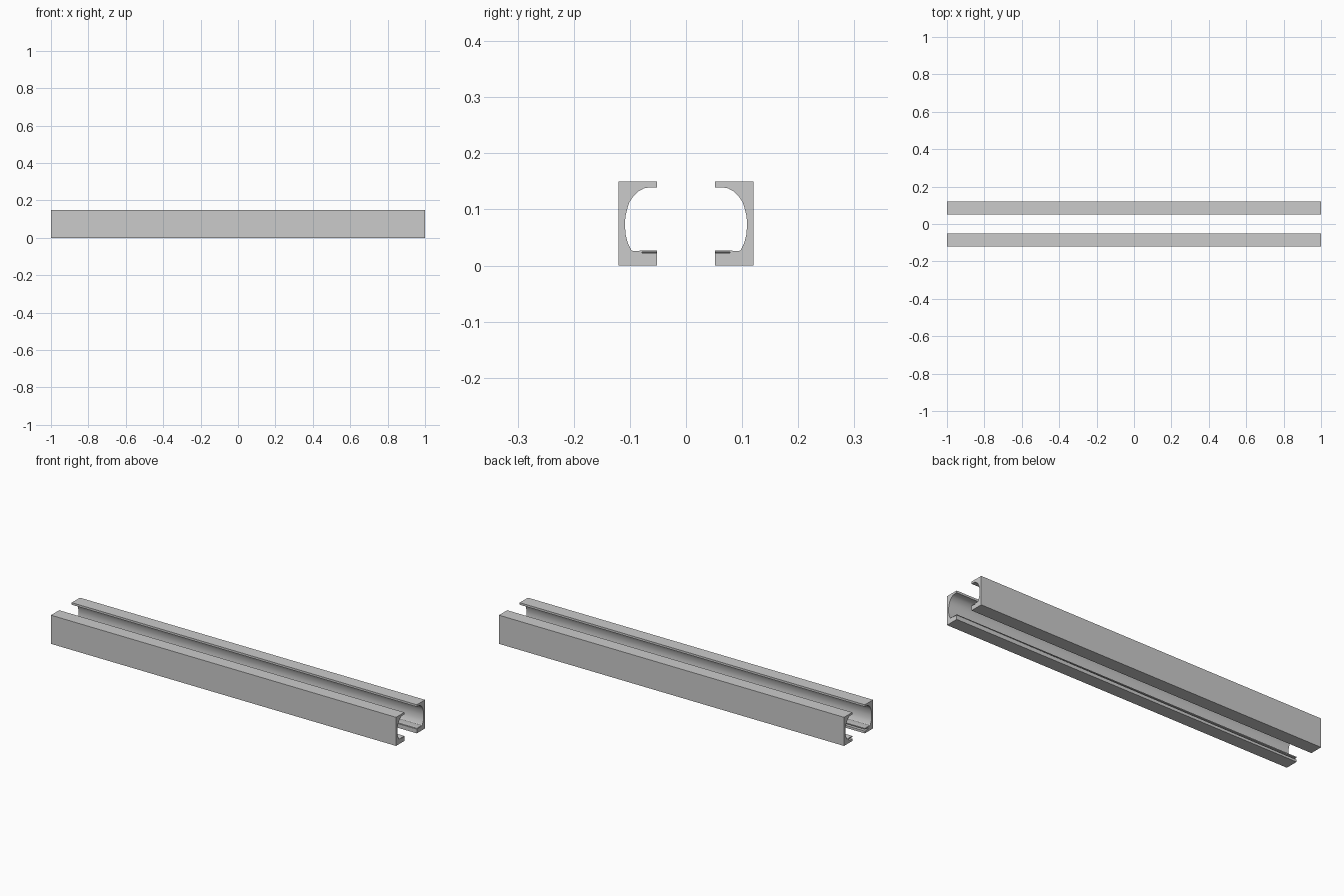
import bpy, bmesh

if "Cube" in bpy.data.objects:
    bpy.data.objects.remove(bpy.data.objects["Cube"])

# Inner curve of the channel, from the upper lip down to the lower flange
CURVE = [(.052, .139), (.066, .139), (.075, .1375), (.085, .132), (.094, .123),
         (.101, .113), (.105, .100), (.108, .087), (.109, .073), (.1075, .055),
         (.104, .041), (.098, .028), (.095, .026), (.084, .026)]


def section(slot_low, slot_high):
    """C-shaped section with a narrow slot in the lower flange's inner edge."""
    slot = [(.082, .0265), (.052, .0265), (.052, slot_high), (.078, slot_high - .0005),
            (.078, slot_low - .0005), (.052, slot_low)]
    return [(.052, 0), (.12, 0), (.12, .15), (.052, .15)] + CURVE + slot


def make_rail(name, side):
    bm = bmesh.new()
    rings = []
    # The slot narrows towards the right-hand end
    for x, low, high in ((-1, .012, .021), (1, .0225, .0245)):
        rings.append([bm.verts.new((x, side * y, z)) for y, z in section(low, high)])
    n = len(rings[0])
    for i in range(n):
        j = (i + 1) % n
        bm.faces.new((rings[0][i], rings[0][j], rings[1][j], rings[1][i]))
    for ring in rings:
        bm.faces.new(ring)
    bmesh.ops.recalc_face_normals(bm, faces=bm.faces)
    mesh = bpy.data.meshes.new(name)
    bm.to_mesh(mesh)
    bm.free()
    rail = bpy.data.objects.new(name, mesh)
    bpy.context.collection.objects.link(rail)
    # Smooth the hollow, keep the edges crisp
    bpy.ops.object.select_all(action='DESELECT')
    rail.select_set(True)
    bpy.context.view_layer.objects.active = rail
    bpy.ops.object.shade_smooth_by_angle(angle=.5)


# Two facing rails
make_rail("front_rail", -1)
make_rail("back_rail", 1)
